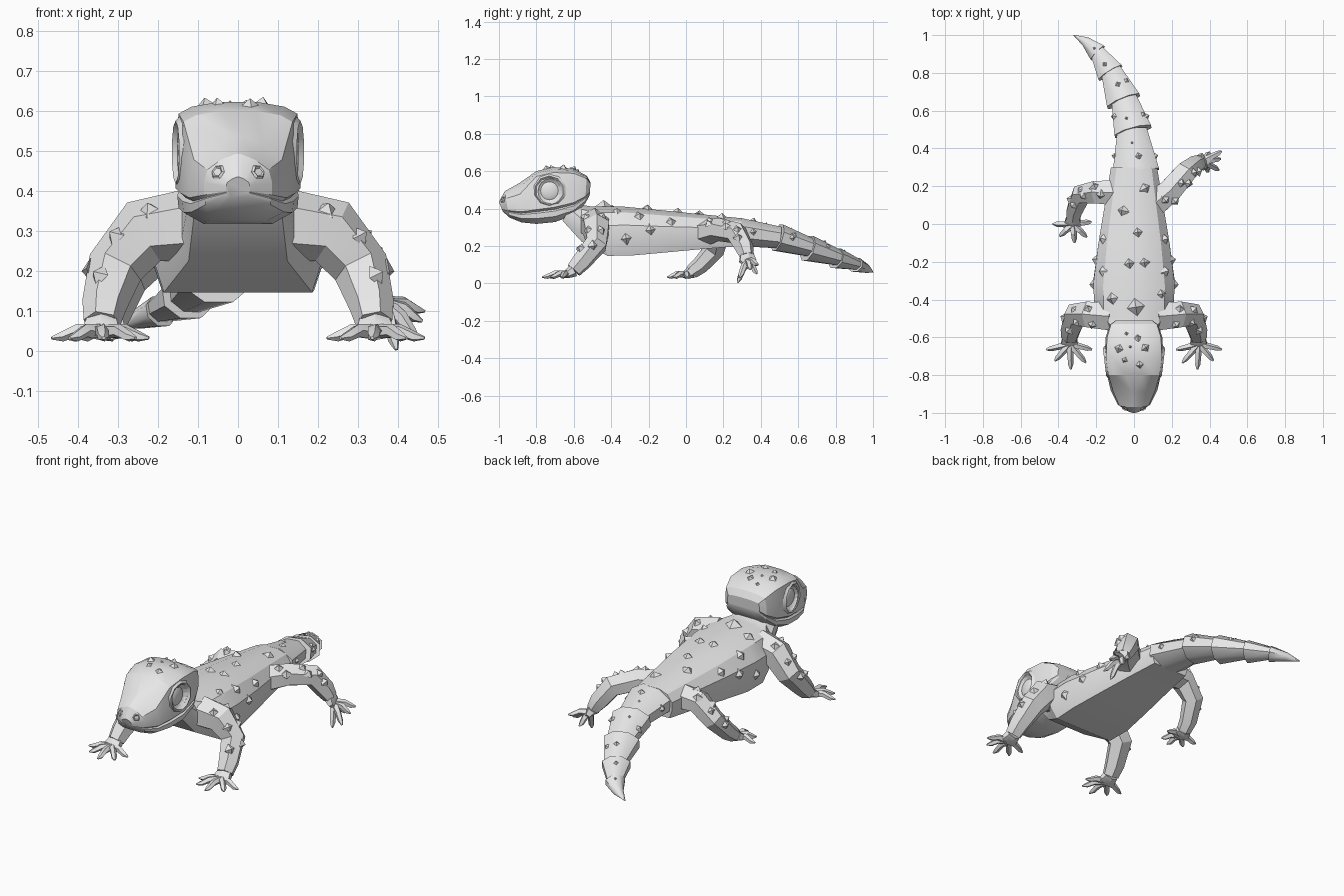
import bpy, bmesh, math
from mathutils import Vector
from mathutils.bvhtree import BVHTree

if "Cube" in bpy.data.objects:
    bpy.data.objects.remove(bpy.data.objects["Cube"])

grey = bpy.data.materials.new("scale_grey")
grey.diffuse_color = (0.8, 0.8, 0.8, 1)
grey.use_nodes = True
grey.node_tree.nodes["Principled BSDF"].inputs["Base Color"].default_value = grey.diffuse_color


def finish(ob, angle=28):
    ob.data.materials.clear()
    ob.data.materials.append(grey)
    bpy.ops.object.select_all(action='DESELECT')
    ob.select_set(True)
    bpy.context.view_layer.objects.active = ob
    bpy.ops.object.shade_smooth_by_angle(angle=math.radians(angle))
    return ob


def make(name, verts, faces, angle=28):
    bm = bmesh.new()
    vs = [bm.verts.new(v) for v in verts]
    for f in faces:
        bm.faces.new([vs[i] for i in f])
    bmesh.ops.recalc_face_normals(bm, faces=bm.faces)
    me = bpy.data.meshes.new(name)
    bm.to_mesh(me)
    bm.free()
    ob = bpy.data.objects.new(name, me)
    bpy.context.collection.objects.link(ob)
    return finish(ob, angle)


def loft(name, rings, angle=28):
    n = len(rings[0])
    verts = [p for r in rings for p in r]
    faces = [(k * n + i, k * n + (i + 1) % n, (k + 1) * n + (i + 1) % n, (k + 1) * n + i)
             for k in range(len(rings) - 1) for i in range(n)]
    faces += [tuple(range(n)), tuple(range(len(verts) - n, len(verts)))]
    return make(name, verts, faces, angle)


def tube(name, pts, sides=6, angle=28):
    """pts: (x, y, z, half width, half height) along a path."""
    c = [Vector(p[:3]) for p in pts]
    rings, side = [], None
    for i, p in enumerate(pts):
        d = (c[min(i + 1, len(c) - 1)] - c[max(i - 1, 0)]).normalized()
        side = d.cross(Vector((0, 0, 1))) if side is None else side - d * side.dot(d)
        side.normalize()
        up = side.cross(d)
        grow = 1 / math.cos(math.pi / sides) if sides == 8 else 1
        rings.append([c[i] + (side * p[3] * math.cos(a) + up * p[4] * math.sin(a)) * grow
                      for a in [(k + 0.5) * math.tau / sides for k in range(sides)]])
    return loft(name, rings, angle)


def sections(rows, profile):
    """rows: (y bottom, y top, z bottom, z top, half width)."""
    full = profile + [(-x, z) for x, z in reversed(profile)]
    return [[(fx * w, yb + (yt - yb) * fz, zb + (zt - zb) * fz) for fx, fz in full]
            for yb, yt, zb, zt, w in rows]


def spikes(name, target, shots):
    """Square pyramids where rays (origin, direction, size) meet the target."""
    me = target.data
    tree = BVHTree.FromPolygons([v.co for v in me.vertices], [p.vertices for p in me.polygons])
    verts, faces = [], []
    for o, d, s in shots:
        hit, nor, _, _ = tree.ray_cast(Vector(o), Vector(d).normalized())
        if hit is None:
            continue
        if nor.dot(Vector(d)) > 0:
            nor = -nor
        q = nor.to_track_quat('Z', 'Y')
        b = len(verts)
        for k in range(4):
            a = k * math.pi / 2 + 0.15
            verts.append(hit + q @ Vector((s * math.cos(a), s * math.sin(a), -0.006)))
        verts.append(hit + nor * s * 0.65)
        faces += [(b + k, b + (k + 1) % 4, b + 4) for k in range(4)] + [(b + 3, b + 2, b + 1, b)]
    if verts:
        make(name, verts, faces, 10)


def above(x, y, s):
    return ((x, y, 2), (0, 0, -1), s)


# Body and neck
body = loft("body", sections(
    [(-.66, -.60, .335, .44, .125), (-.56, -.56, .225, .42, .14), (-.42, -.50, .147, .41, .21),
     (-.28, -.33, .15, .41, .215), (-.1, -.1, .166, .388, .188), (.1, .1, .185, .368, .155),
     (.3, .3, .2, .348, .122)],
    [(.88, 0), (1, .3), (1, .62), (.76, .88), (.35, 1)]))
shots = [above(*p) for p in [(.06, .19, .035), (-.06, .07, .035), (.02, -.045, .033),
         (-.025, -.21, .035), (.055, -.205, .033), (-.115, -.395, .04), (.01, -.44, .055),
         (.145, -.37, .03)]]
for s in (-1, 1):
    shots += [((s, y, z), (-s, 0, 0), .035) for y, z in
              [(-.32, .24), (-.19, .285), (-.08, .33), (-.25, .36)]]
spikes("body_spikes", body, shots)

# Tail made of overlapping tapered segments
tail = [[(.01, .28, .275, .123, .075), (-.01, .5, .245, .078, .058)],
        [(-.005, .49, .245, .1, .072), (-.055, .67, .19, .066, .048)],
        [(-.055, .65, .188, .092, .068), (-.125, .82, .135, .052, .04)],
        [(-.125, .80, .135, .072, .054), (-.2, .92, .1, .036, .028)],
        [(-.192, .905, .1, .051, .038), (-.255, .965, .078, .026, .022), (-.32, 1, .06, .002, .002)]]
tail_spikes = [[(.025, .36, .026), (-.01, .43, .012)], [(.05, .58, .022), (-.04, .56, .015)],
               [(-.04, .76, .022), (-.085, .74, .022)], [(-.155, .845, .02)], [(-.21, .93, .013)]]
for i, seg in enumerate(tail):
    ob = tube(f"tail_segment_{i + 1}", seg, 8, 50)
    side_shots = [((s, seg[0][1] + .08, seg[0][2]), (-s, 0, 0), .025) for s in (-1, 1)]
    spikes(f"tail_spikes_{i + 1}", ob,
           [above(*p) for p in tail_spikes[i]] + (side_shots if i < 2 else []))

# Head: roof-shaped snout in front of a boxy crown, with a grooved mouth line
jaw = [(.6, 0), (.95, .1), (.97, .2), (.91, .23), (1, .27)]
head = loft("head", sections(
    [(-.98, -1, .385, .435, .03), (-.945, -.97, .352, .492, .085), (-.88, -.89, .326, .537, .122)],
    jaw + [(1, .5), (.9, .72), (.5, .9), (.08, 1)]) + sections(
    [(-.8, -.8, .318, .6, .143), (-.7, -.71, .328, .622, .156), (-.6, -.6, .365, .613, .15),
     (-.54, -.53, .425, .575, .128), (-.515, -.51, .47, .54, .1)],
    jaw + [(1, .62), (.95, .9), (.74, .96), (.3, 1)]), 26)

# Eye sockets cut into the head
for s in (-1, 1):
    bpy.ops.mesh.primitive_uv_sphere_add(segments=16, ring_count=10, radius=1,
                                         location=(s * .17, -.73, .495))
    cutter = bpy.context.object
    cutter.name = "socket_cutter"
    cutter.scale = (.05, .074, .074)
    cutter.hide_render = True
    mod = head.modifiers.new("socket", 'BOOLEAN')
    mod.operation = 'DIFFERENCE'
    mod.object = cutter
    bpy.context.view_layer.objects.active = head
    bpy.ops.object.modifier_apply(modifier=mod.name)
    bpy.data.objects.remove(cutter)
finish(head, 26)

for s, side in ((-1, "left"), (1, "right")):
    # Eyelid rim and eyeball
    bpy.ops.mesh.primitive_torus_add(major_radius=.078, minor_radius=.012, major_segments=10,
        minor_segments=4, location=(s * .144, -.73, .497),
        rotation=(0, math.pi / 2, -s * .12))
    bpy.context.object.name = side + "_eyelid"
    finish(bpy.context.object)
    bpy.ops.mesh.primitive_uv_sphere_add(segments=16, ring_count=10, radius=.058,
                                         location=(s * .12, -.73, .495))
    bpy.context.object.name = side + "_eye"
    bpy.context.object.scale = (.4, 1, 1)
    finish(bpy.context.object, 40)
    # Nostril rim
    bpy.ops.mesh.primitive_torus_add(major_radius=.015, minor_radius=.005, major_segments=6,
        minor_segments=4, location=(s * .05, -.976, .447), rotation=(1.2, 0, s * .6))
    bpy.context.object.name = side + "_nostril"
    finish(bpy.context.object)

spikes("head_spikes", head, [above(*p) for p in [
    (-.08, -.66, .032), (.06, -.655, .03), (-.04, -.58, .017), (.02, -.6, .024),
    (-.05, -.72, .022), (.03, -.745, .028), (-.02, -.65, .014)]])


def leg(name, path, palm, tips, outward, lift=.02):
    limb = tube(name, path)
    end = Vector(path[-1][:3])
    palm = Vector(palm)
    tube(name + "_palm", [(*end, .042, .036), (*palm, .052, .024),
                          (*(palm + (palm - end) * .5), .038, .014)])
    for i, t in enumerate(tips):
        t = Vector(t)
        mid = palm.lerp(t, .5) + Vector((0, 0, lift * .5))
        tube(f"{name}_toe_{i + 1}", [(*palm, .022, .02), (*mid, .017, .017),
                                    (*palm.lerp(t, .8), .015, .013), (*t, .005, .004)], 5)
    # Spikes along the outer side of the limb
    shots = []
    for a, b in zip(path[:-2], path[1:]):
        m = Vector(a[:3]).lerp(Vector(b[:3]), .6)
        for dx in outward:
            d = Vector(dx).normalized()
            shots.append((m + d * .5, -d, .031))
    spikes(name + "_spikes", limb, shots)


# Front legs
for s, side in ((-1, "left"), (1, "right")):
    leg(f"{side}_front_leg",
        [(s * .12, -.49, .315, .085, .09), (s * .235, -.48, .298, .078, .084),
         (s * .306, -.48, .21, .064, .071), (s * .334, -.56, .115, .054, .056),
         (s * .34, -.6, .07, .045, .046)],
        (s * .342, -.635, .05),
        [(s * x, y, .033) for x, y in
         [(.465, -.665), (.42, -.725), (.335, -.77), (.255, -.735), (.222, -.665)]],
        [(s * .4, -.6, .6), (s * .6, .4, .6)])

# Planted hind leg
leg("left_hind_leg",
    [(-.08, .165, .27, .078, .075), (-.2, .168, .265, .068, .065), (-.28, .155, .185, .056, .058),
     (-.313, .078, .098, .047, .048), (-.322, .03, .062, .04, .038)],
    (-.325, 0, .047),
    [(-.43, 0, .033), (-.395, -.065, .033), (-.315, -.1, .033), (-.25, -.07, .033), (-.225, .01, .033)],
    [(-.4, -.2, .9), (-.7, .4, .5)])

# Raised hind leg
leg("right_hind_leg",
    [(.1, .1, .27, .078, .072), (.19, .175, .288, .072, .062), (.272, .272, .268, .064, .06),
     (.322, .312, .19, .052, .052), (.348, .325, .145, .04, .038)],
    (.365, .33, .12),
    [(.465, .385, .1), (.46, .345, .075), (.45, .285, .03), (.395, .275, .004), (.4, .38, .05)],
    [(.2, -.3, .9), (.8, -.3, .5)], 0.02)
